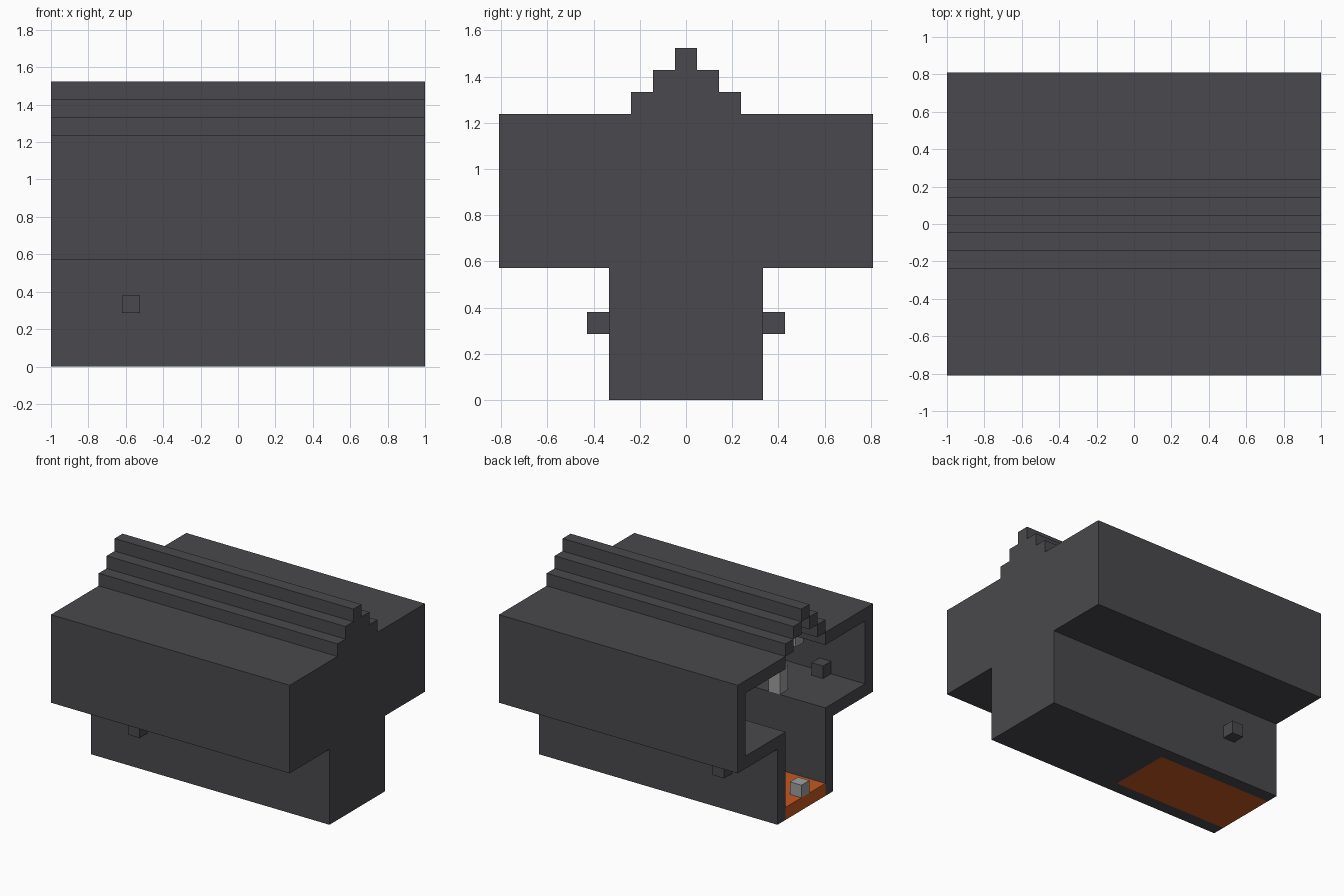
import bpy
import bmesh

UNIT = 2 / 21  # one block; the model is 21 blocks long

cube = bpy.data.objects.get("Cube")
if cube:
    bpy.data.objects.remove(cube, do_unlink=True)


def material(name, rgb):
    mat = bpy.data.materials.new(name)
    mat.use_nodes = True
    colour = (*rgb, 1)
    mat.diffuse_color = colour
    mat.node_tree.nodes["Principled BSDF"].inputs["Base Color"].default_value = colour
    return mat


CHARCOAL = material("charcoal", (0.067, 0.066, 0.074))
ORANGE = material("burnt orange", (0.56, 0.1, 0.017))
GREY = material("light grey", (0.35, 0.35, 0.35))


def block(name, x, y, z, mat=CHARCOAL):
    """Box from (low, high) pairs measured in blocks."""
    bm = bmesh.new()
    bmesh.ops.create_cube(bm, size=1)
    for v in bm.verts:
        for axis, (low, high) in enumerate((x, y, z)):
            v.co[axis] = (high if v.co[axis] > 0 else low) * UNIT
    mesh = bpy.data.meshes.new(name)
    bm.to_mesh(mesh)
    bm.free()
    mesh.materials.append(mat)
    obj = bpy.data.objects.new(name, mesh)
    bpy.context.collection.objects.link(obj)
    return obj


def pair(name, x, y, z, mat=CHARCOAL):
    """The same box at the back and, mirrored, at the front."""
    block("back_" + name, x, y, z, mat)
    block("front_" + name, x, (-y[1], -y[0]), z, mat)


OPEN, WALL, CLOSED = -10.5, 9.5, 10.5
HULL = (OPEN, WALL)

# Lower trough
pair("lower_wall", HULL, (2.5, 3.5), (0, 6))
block("orange_floor", (OPEN, -0.5), (-2.5, 2.5), (0, 1), ORANGE)
block("dark_floor", (-0.5, WALL), (-2.5, 2.5), (0, 1))

# Wide upper hall
pair("shelf", HULL, (2.5, 8.5), (6, 7))
pair("upper_wall", HULL, (7.5, 8.5), (7, 12))
pair("roof", HULL, (2.5, 8.5), (12, 13))

# Hollow stepped ridge
for level, inner in enumerate((1.5, 0.5)):
    pair(f"roof_step_{level + 1}", HULL, (inner, inner + 1), (13 + level, 14 + level))
block("ridge", HULL, (-0.5, 0.5), (15, 16))

# Solid end wall following the outer silhouette
END = (WALL, CLOSED)
tiers = ((3.5, 0, 6), (8.5, 6, 13), (2.5, 13, 14), (1.5, 14, 15), (0.5, 15, 16))
for number, (half, low, high) in enumerate(tiers):
    block(f"end_wall_tier_{number + 1}", END, (-half, half), (low, high))

# Knobs on the outside of the trough
POST = (-6.5, -5.5)
pair("outer_knob", POST, (3.5, 4.5), (3, 4))

# Fittings inside
block("floor_block", (OPEN, -9.5), (-0.5, 0.5), (1, 2), GREY)
pair("shelf_post", POST, (2.5, 3.5), (7, 9), GREY)
pair("hanging_post", POST, (4.5, 5.5), (10, 12), GREY)
pair("shelf_block", (-7.5, -6.5), (6.5, 7.5), (7, 8))
